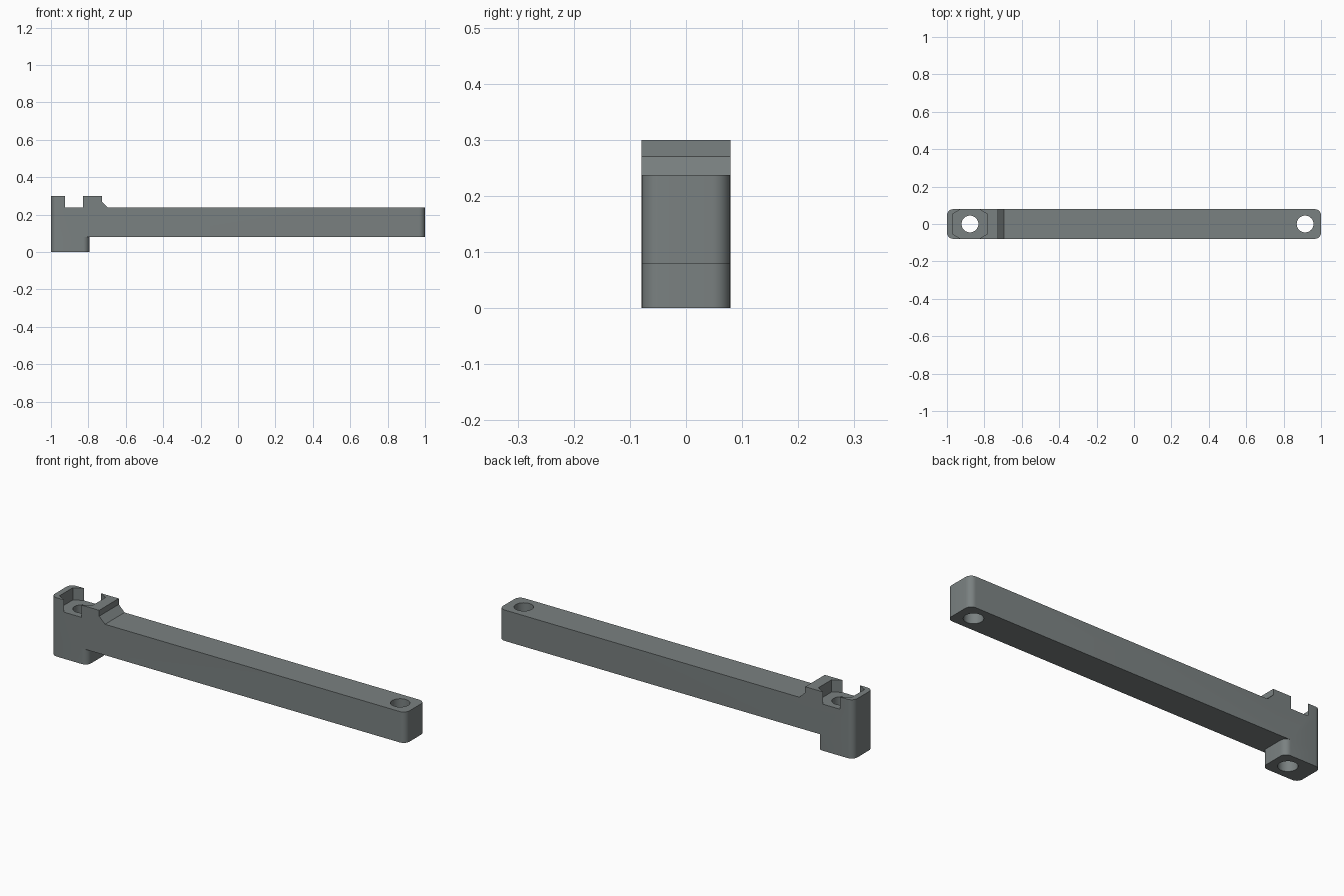
import bpy, bmesh, math

if "Cube" in bpy.data.objects:
    bpy.data.objects.remove(bpy.data.objects["Cube"])

HALF_WIDTH, FILLET = 0.079, 0.032
FOOT_TOP, BEAM_TOP, HEAD_TOP = 0.08, 0.2375, 0.3
NUT_X, END_X = -0.877, 0.915

grey = bpy.data.materials.new("slate grey")
grey.diffuse_color = (0.195, 0.22, 0.22, 1)
grey.use_nodes = True
grey.node_tree.nodes["Principled BSDF"].inputs["Base Color"].default_value = grey.diffuse_color


def prism(name, points, low, high, axis="z"):
    """Extrude a closed 2D outline along z, or an xz outline along y."""
    bm = bmesh.new()
    place = (lambda p, d: (p[0], p[1], d)) if axis == "z" else (lambda p, d: (p[0], d, p[1]))
    face = bm.faces.new([bm.verts.new(place(p, low)) for p in points])
    moved = bmesh.ops.extrude_face_region(bm, geom=[face])["geom"]
    shift = (0, 0, high - low) if axis == "z" else (0, high - low, 0)
    bmesh.ops.translate(bm, vec=shift, verts=[v for v in moved if isinstance(v, bmesh.types.BMVert)])
    bmesh.ops.recalc_face_normals(bm, faces=bm.faces)
    mesh = bpy.data.meshes.new(name)
    bm.to_mesh(mesh)
    bm.free()
    mesh.materials.append(grey)
    obj = bpy.data.objects.new(name, mesh)
    bpy.context.collection.objects.link(obj)
    return obj


def rounded_plan(x0, x1, round_right=True, n=8):
    pts = []
    for cx, cy, start in ((x1, 1, 0), (x0, 1, 90), (x0, -1, 180), (x1, -1, 270)):
        if cx == x1 and not round_right:
            pts.append((x1, cy * HALF_WIDTH))
            continue
        mx = cx - FILLET if cx == x1 else cx + FILLET
        my = cy * (HALF_WIDTH - FILLET)
        for i in range(n + 1):
            a = math.radians(start + 90 * i / n)
            pts.append((mx + FILLET * math.cos(a), my + FILLET * math.sin(a)))
    return pts


def polygon(x, radius, sides, turn=0):
    return [(x + radius * math.cos(turn + math.tau * i / sides),
             radius * math.sin(turn + math.tau * i / sides)) for i in range(sides)]


def combine(target, tool, operation):
    mod = target.modifiers.new(tool.name, "BOOLEAN")
    mod.object, mod.operation, mod.solver = tool, operation, "EXACT"
    bpy.context.view_layer.objects.active = target
    bpy.ops.object.modifier_apply(modifier=mod.name)
    bpy.data.objects.remove(tool)


# Long beam, downward foot and raised head
arm = prism("lever_arm", rounded_plan(-1, 1), FOOT_TOP, BEAM_TOP)
foot = prism("foot", rounded_plan(-1, -0.795), 0, FOOT_TOP)
head = prism("head", rounded_plan(-1, -0.695, False), BEAM_TOP, HEAD_TOP)

# Step and sloped shoulder on the head
step = [(-0.728, 0.35), (-0.728, 0.27), (-0.695, BEAM_TOP), (-0.6, BEAM_TOP), (-0.6, 0.35)]
combine(head, prism("shoulder_cut", step, -0.2, 0.2, "y"), "DIFFERENCE")
combine(arm, foot, "UNION")
combine(arm, head, "UNION")

# Hexagonal nut pocket, open at both sides, and the two through holes
hexagon = polygon(NUT_X, 0.0925 / math.cos(math.pi / 6), 6, math.pi / 6)
combine(arm, prism("nut_pocket", hexagon, BEAM_TOP, 0.4), "DIFFERENCE")
for x in (NUT_X, END_X):
    combine(arm, prism("bolt_hole", polygon(x, 0.045, 40), -0.1, 0.4), "DIFFERENCE")

# Smooth the fillets and holes, keep the hard edges
bpy.ops.object.select_all(action="DESELECT")
arm.select_set(True)
bpy.context.view_layer.objects.active = arm
bpy.ops.object.shade_smooth_by_angle(angle=math.radians(25))
